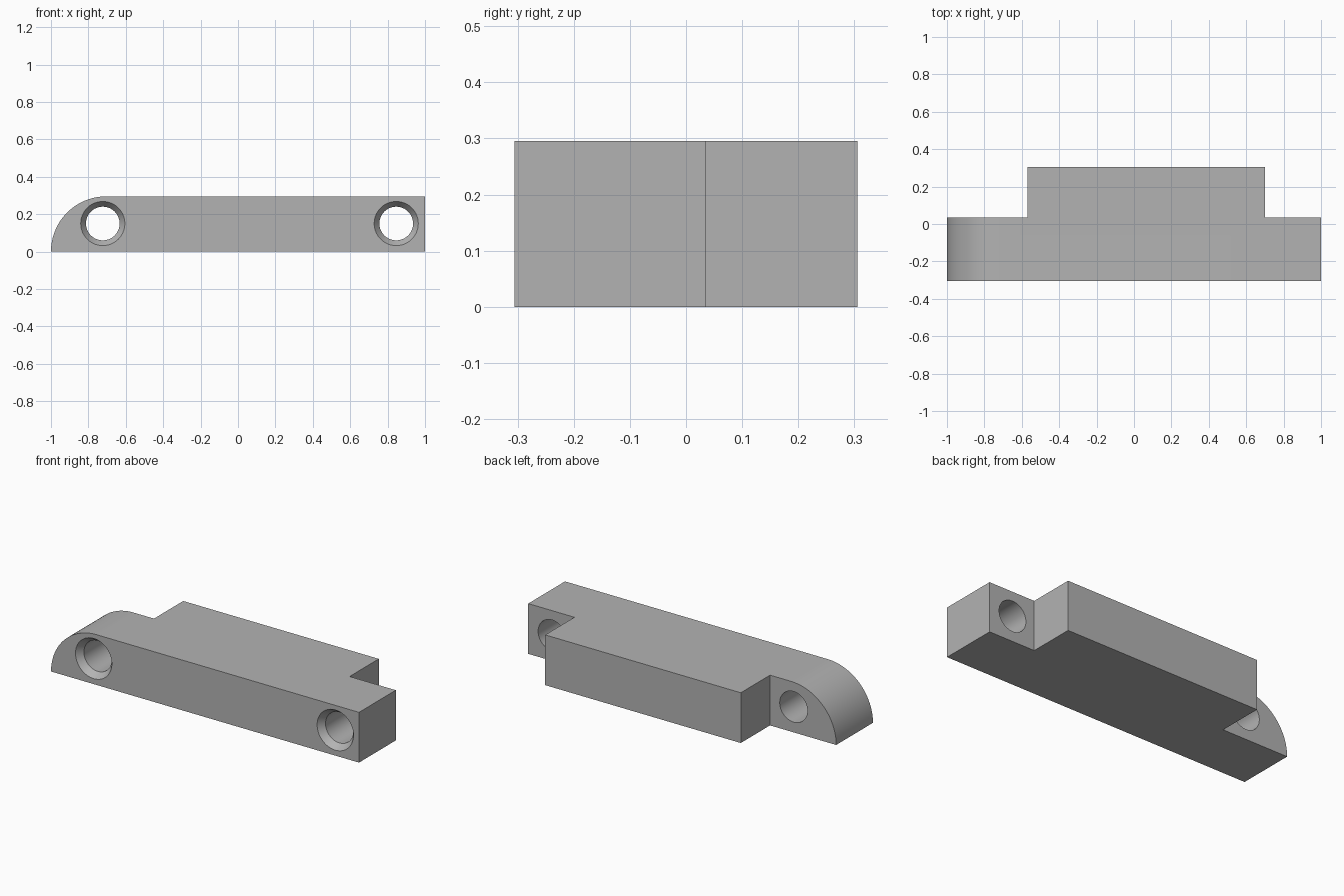
import bpy, bmesh, math
from mathutils import Matrix

old = bpy.data.objects.get("Cube")
if old:
    bpy.data.objects.remove(old, do_unlink=True)

HEIGHT, HALF_DEPTH, STEP_Y = 0.295, 0.306, 0.035
HOLE_Z, HOLE_R, SINK_R, SINK_DEPTH = 0.15, 0.09, 0.118, 0.038

grey = bpy.data.materials.new("plain grey")
grey.use_nodes = True
grey.diffuse_color = (0.45, 0.45, 0.45, 1)
grey.node_tree.nodes["Principled BSDF"].inputs["Base Color"].default_value = grey.diffuse_color


def make_object(name, bm):
    bmesh.ops.recalc_face_normals(bm, faces=bm.faces)
    mesh = bpy.data.meshes.new(name)
    bm.to_mesh(mesh)
    bm.free()
    mesh.materials.append(grey)
    obj = bpy.data.objects.new(name, mesh)
    bpy.context.collection.objects.link(obj)
    return obj


def corner_cutter(x0, x1):
    # Box that removes a rear corner, leaving a thinner mounting ear
    bm = bmesh.new()
    bmesh.ops.create_cube(bm, size=1)
    size = Matrix.Diagonal((x1 - x0, 0.6, 1, 1))
    place = Matrix.Translation(((x0 + x1) / 2, STEP_Y + 0.3, HEIGHT / 2))
    bm.transform(place @ size)
    return make_object("corner_cutter", bm)


def hole_cutter(x):
    # Straight bore with a countersink opening at the front
    bm = bmesh.new()
    slope = (SINK_R - HOLE_R) / SINK_DEPTH
    extra = 0.05
    rings = []
    for y, r in ((-HALF_DEPTH - extra, SINK_R + slope * extra),
                 (-HALF_DEPTH + SINK_DEPTH, HOLE_R), (0.5, HOLE_R)):
        turn = [2 * math.pi * i / 64 for i in range(64)]
        rings.append([bm.verts.new((x + r * math.cos(a), y, HOLE_Z + r * math.sin(a)))
                      for a in turn])
    for a, b in zip(rings, rings[1:]):
        for i in range(64):
            j = (i + 1) % 64
            bm.faces.new((a[i], a[j], b[j], b[i]))
    bm.faces.new(rings[0])
    bm.faces.new(rings[-1])
    return make_object("hole_cutter", bm)


# Bar: side profile with a quarter-round end, extruded front to back
bm = bmesh.new()
profile = [(1, 0), (1, HEIGHT)]
for i in range(33):
    a = math.pi / 2 * (1 + i / 32)
    profile.append((HEIGHT - 1 + HEIGHT * math.cos(a), HEIGHT * math.sin(a)))
face = bm.faces.new([bm.verts.new((x, -HALF_DEPTH, z)) for x, z in profile])
extruded = bmesh.ops.extrude_face_region(bm, geom=[face])["geom"]
bmesh.ops.translate(bm, vec=(0, 2 * HALF_DEPTH, 0),
                    verts=[v for v in extruded if isinstance(v, bmesh.types.BMVert)])
bar = make_object("mounting_bar", bm)

# Cut the rear corners and the two screw holes
bpy.ops.object.select_all(action='DESELECT')
bpy.context.view_layer.objects.active = bar
bar.select_set(True)
for cutter in (corner_cutter(-1.2, -0.57), corner_cutter(0.70, 1.2),
               hole_cutter(-0.723), hole_cutter(0.846)):
    cutter.hide_render = True
    mod = bar.modifiers.new("cut", 'BOOLEAN')
    mod.operation = 'DIFFERENCE'
    mod.solver = 'EXACT'
    mod.object = cutter
    bpy.ops.object.modifier_apply(modifier=mod.name)
    bpy.data.objects.remove(cutter, do_unlink=True)

bpy.ops.object.shade_smooth_by_angle(angle=math.radians(25))
